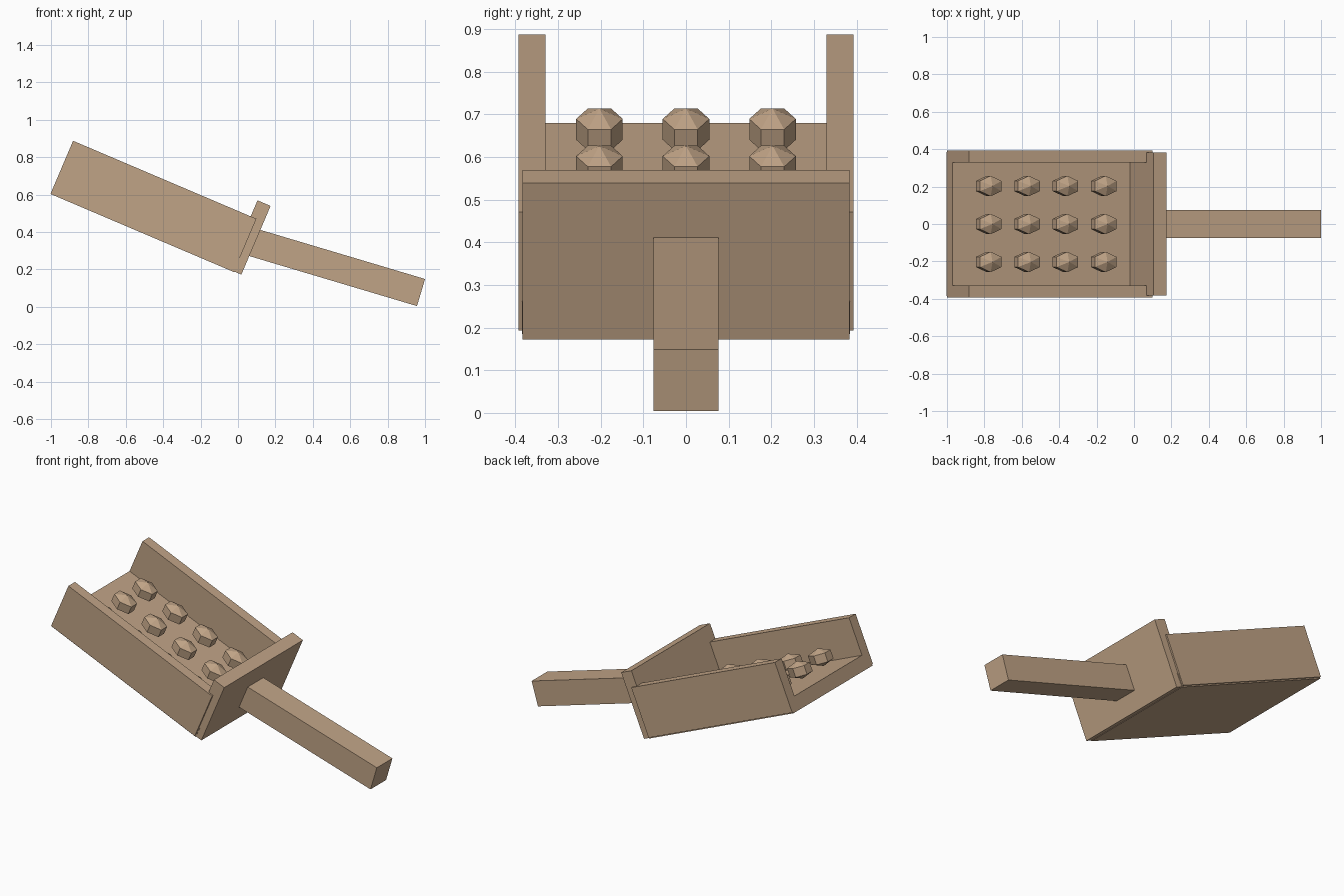
import bpy
import math
from mathutils import Matrix, Vector

cube = bpy.data.objects.get("Cube")
if cube:
    bpy.data.objects.remove(cube, do_unlink=True)

wood = bpy.data.materials.new("tan_wood")
wood.use_nodes = True
TAN = (0.53, 0.37, 0.24, 1)
wood.diffuse_color = TAN
wood.node_tree.nodes["Principled BSDF"].inputs["Base Color"].default_value = TAN


def tilted(origin, degrees):
    """Frame whose x axis runs down the slope and z axis stands off it."""
    return Matrix.Translation(origin) @ Matrix.Rotation(math.radians(degrees), 4, 'Y')


def finish(name, frame, centre, size):
    ob = bpy.context.object
    ob.name = name
    ob.data.materials.append(wood)
    ob.data.transform(frame @ Matrix.Translation(centre) @ Matrix.Diagonal((*size, 1)))
    return ob


def box(name, frame, low, high):
    low, high = Vector(low), Vector(high)
    bpy.ops.mesh.primitive_cube_add(size=1)
    return finish(name, frame, (low + high) / 2, high - low)


tray = tilted((-1, 0, 0.61), 23.05)

# Tray floor, end board and the two side rails
box("tray_floor", tray, (0, -0.385, -0.007), (1.07, 0.385, 0.076))
box("end_board", tray, (1.032, -0.383, -0.004), (1.108, 0.383, 0.395))
box("right_rail", tray, (0, -0.393, 0), (1.065, -0.329, 0.302))
box("left_rail", tray, (0, 0.329, 0), (1.065, 0.393, 0.302))

# Handle
handle = tilted((0.095, 0, 0.34), 16.6)
box("handle", handle, (-0.03, -0.076, -0.0755), (0.922, 0.076, 0.0755))

# Faceted studs in rows above the floor
for row in range(4):
    for col in (-1, 0, 1):
        bpy.ops.mesh.primitive_uv_sphere_add(segments=6, ring_count=3, radius=1)
        finish(f"stud_{row + 1}_{col + 2}", tray,
               (0.184 + row * 0.2228, col * 0.203, 0.138), (0.084, 0.063, 0.053))
